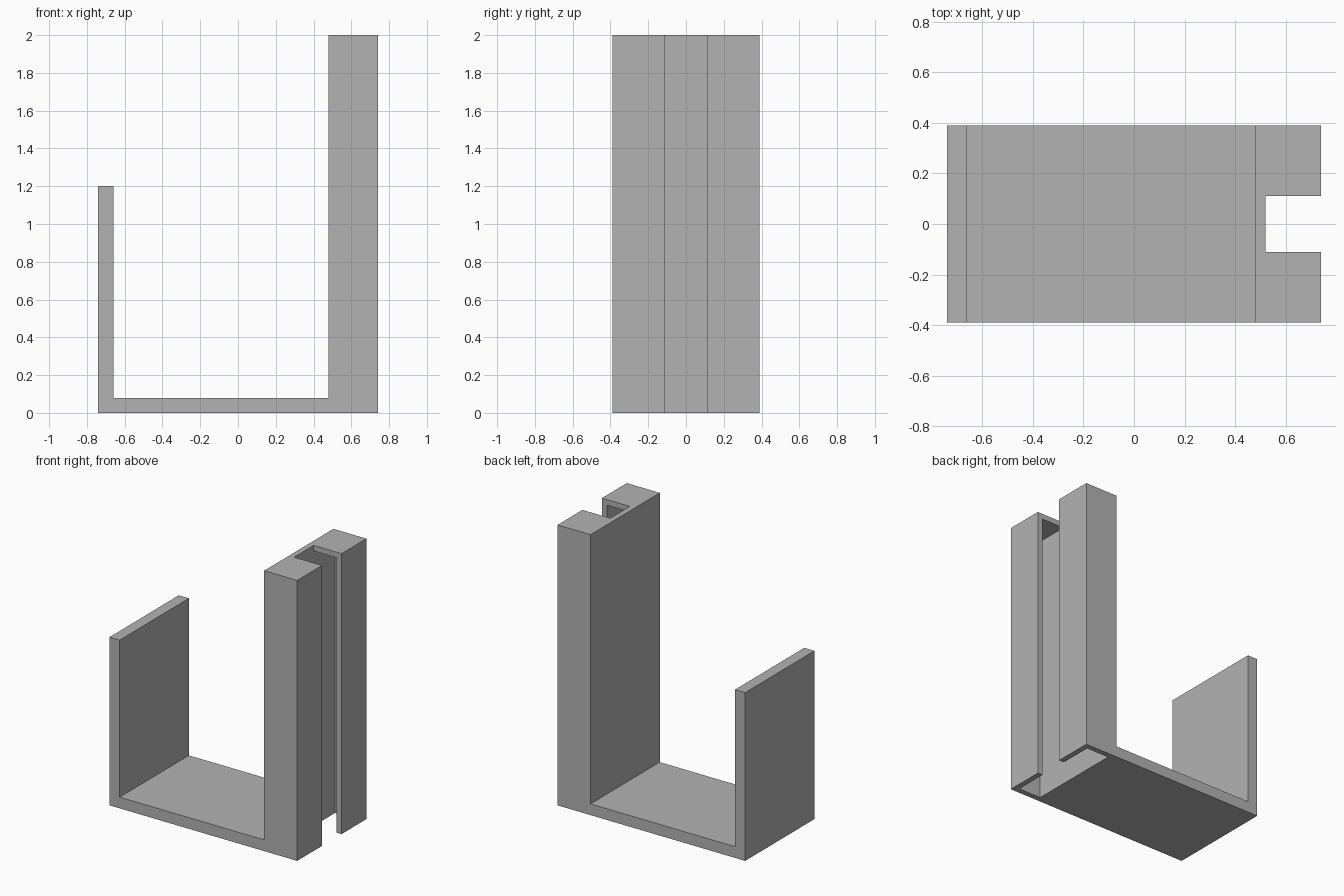
import bpy
import bmesh
from mathutils import Matrix, Vector

# Overall sizes
HALF_X, HALF_Y, HEIGHT = 0.74, 0.39, 2.0
PLATE, WALL = 0.08, 0.04
LIP_TOP = 1.2
POST_X = 0.48
SLOT_HALF = 0.11

default = bpy.data.objects.get("Cube")
if default:
    bpy.data.objects.remove(default, do_unlink=True)

grey = bpy.data.materials.new("plain grey")
grey.use_nodes = True
colour = (0.45, 0.45, 0.45, 1)
grey.diffuse_color = colour
grey.node_tree.nodes["Principled BSDF"].inputs["Base Color"].default_value = colour


def add_object(name, bm):
    bmesh.ops.recalc_face_normals(bm, faces=bm.faces)
    mesh = bpy.data.meshes.new(name)
    bm.to_mesh(mesh)
    bm.free()
    mesh.materials.append(grey)
    obj = bpy.data.objects.new(name, mesh)
    bpy.context.collection.objects.link(obj)
    return obj


def extrude_profile(name, points, direction):
    bm = bmesh.new()
    face = bm.faces.new([bm.verts.new(p) for p in points])
    result = bmesh.ops.extrude_face_region(bm, geom=[face], use_keep_orig=True)
    moved = [v for v in result["geom"] if isinstance(v, bmesh.types.BMVert)]
    bmesh.ops.translate(bm, verts=moved, vec=direction)
    return add_object(name, bm)


def box(name, low, high):
    low, high = Vector(low), Vector(high)
    bm = bmesh.new()
    place = Matrix.Translation((low + high) / 2) @ Matrix.Diagonal((*(high - low), 1))
    bmesh.ops.create_cube(bm, size=1, matrix=place)
    return add_object(name, bm)


# Hook: low lip, base plate and tall post as one side profile
profile = [(-HALF_X, 0), (HALF_X, 0), (HALF_X, HEIGHT), (POST_X, HEIGHT),
           (POST_X, PLATE), (PLATE - HALF_X, PLATE),
           (PLATE - HALF_X, LIP_TOP), (-HALF_X, LIP_TOP)]
bracket = extrude_profile("hook_bracket", [(x, -HALF_Y, z) for x, z in profile],
                          (0, 2 * HALF_Y, 0))

# T-shaped channel: wide hollow under a cap, plus a slot through the full height
inner = POST_X + WALL
cutters = [
    box("channel_cutter", (inner, WALL - HALF_Y, -1),
        (HALF_X - WALL, HALF_Y - WALL, HEIGHT - WALL)),
    box("slot_cutter", (inner, -SLOT_HALF, -1), (1, SLOT_HALF, HEIGHT + 1)),
]
bpy.context.view_layer.objects.active = bracket
for cutter in cutters:
    cutter.hide_render = True
    cut = bracket.modifiers.new(cutter.name, "BOOLEAN")
    cut.operation = "DIFFERENCE"
    cut.solver = "EXACT"
    cut.object = cutter
    bpy.ops.object.modifier_apply(modifier=cut.name)
    bpy.data.objects.remove(cutter, do_unlink=True)
